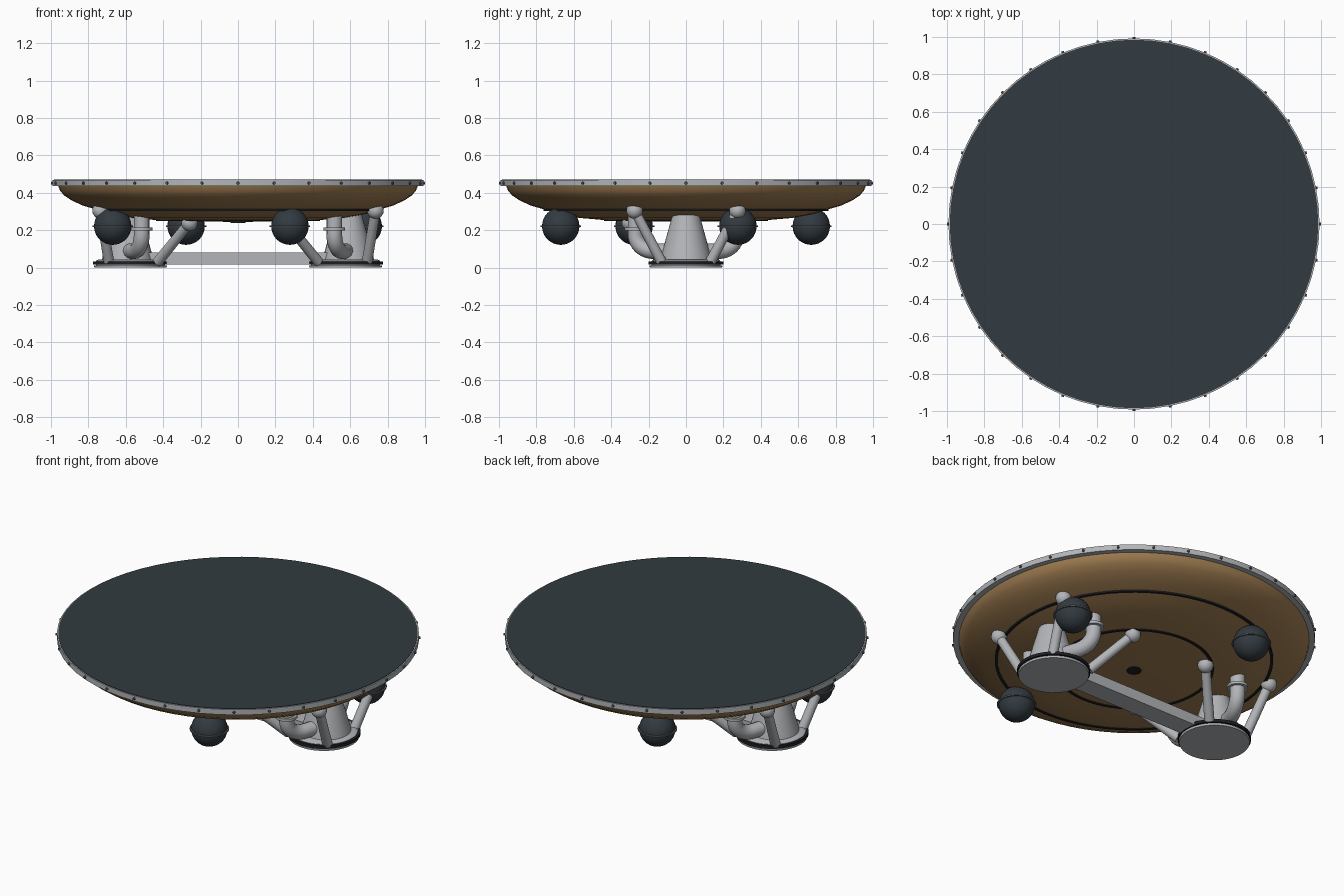
import bpy, math
from math import sin, cos, pi
from mathutils import Vector

if "Cube" in bpy.data.objects:
    bpy.data.objects.remove(bpy.data.objects["Cube"], do_unlink=True)


def material(name, rgb):
    m = bpy.data.materials.new(name)
    m.use_nodes = True
    m.diffuse_color = (*rgb, 1)
    m.node_tree.nodes["Principled BSDF"].inputs["Base Color"].default_value = (*rgb, 1)
    return m


SLATE = material("dark_slate", (0.032, 0.043, 0.052))
GREY = material("light_grey", (0.45, 0.46, 0.48))
TAN = material("bronze_tan", (0.36, 0.21, 0.085))
BLACK = material("black_rubber", (0.012, 0.013, 0.015))
STEEL = material("dark_steel", (0.12, 0.125, 0.135))


def finish(ob, name, mat):
    ob.name = name
    ob.data.materials.append(mat)
    ob.data.shade_smooth()
    ob.data.set_sharp_from_angle(angle=math.radians(35))
    return ob


def lathe(name, profile, mat, center=(0, 0, 0), sides=64, closed=False):
    """Spin (radius, height) points around the vertical axis."""
    verts, faces, n = [], [], len(profile)
    for i in range(sides):
        a = 2 * pi * i / sides
        verts += [(r * cos(a), r * sin(a), z) for r, z in profile]
    for i in range(sides):
        j = (i + 1) % sides
        for k in range(n if closed else n - 1):
            l = (k + 1) % n
            faces.append((i * n + k, j * n + k, j * n + l, i * n + l))
    if not closed:
        faces.append([i * n for i in reversed(range(sides))])
        faces.append([i * n + n - 1 for i in range(sides)])
    mesh = bpy.data.meshes.new(name)
    mesh.from_pydata(verts, [], faces)
    ob = bpy.data.objects.new(name, mesh)
    ob.location = center
    bpy.context.collection.objects.link(ob)
    return finish(ob, name, mat)


def band(name, radius, z, half_w, half_h, mat, center=(0, 0, 0), sides=64):
    prof = [(radius - half_w, z - half_h), (radius + half_w, z - half_h),
            (radius + half_w, z + half_h), (radius - half_w, z + half_h)]
    return lathe(name, prof, mat, center, sides, closed=True)


def rod(name, a, b, r1, r2, mat, sides=20):
    a, b = Vector(a), Vector(b)
    bpy.ops.mesh.primitive_cone_add(vertices=sides, radius1=r1, radius2=r2,
                                    depth=(b - a).length, location=(a + b) / 2)
    ob = bpy.context.object
    ob.rotation_euler = (b - a).to_track_quat('Z', 'Y').to_euler()
    return finish(ob, name, mat)


def ball(name, center, r, mat, segments=32):
    bpy.ops.mesh.primitive_uv_sphere_add(segments=segments, ring_count=segments // 2,
                                         radius=r, location=center)
    return finish(bpy.context.object, name, mat)


def pipe(name, points, radius, mat):
    """Round tube along a bezier path."""
    cu = bpy.data.curves.new(name, 'CURVE')
    cu.dimensions = '3D'
    cu.bevel_depth, cu.bevel_resolution, cu.use_fill_caps = radius, 5, True
    sp = cu.splines.new('BEZIER')
    sp.bezier_points.add(len(points) - 1)
    for bp, (co, left, right) in zip(sp.bezier_points, points):
        bp.co, bp.handle_left, bp.handle_right = co, left, right
    ob = bpy.data.objects.new(name, cu)
    cu.materials.append(mat)
    bpy.context.collection.objects.link(ob)
    return ob


# Dish: flat dark top, grey rim, bronze bowl underneath
lathe("dish_top", [(0.985, 0.462), (0.985, 0.471)], SLATE)
lathe("dish_rim", [(0.95, 0.436), (0.992, 0.436), (0.992, 0.468), (0.95, 0.468)], GREY)
lathe("dish_bowl", [(0.02, 0.245), (0.25, 0.247), (0.43, 0.254), (0.57, 0.266), (0.68, 0.286),
                    (0.76, 0.312), (0.83, 0.332), (0.89, 0.36), (0.93, 0.387),
                    (0.952, 0.412), (0.962, 0.44)], TAN)
band("outer_seam", 0.755, 0.309, 0.008, 0.005, BLACK)
band("inner_seam", 0.43, 0.254, 0.008, 0.005, BLACK)
lathe("center_cap", [(0.04, 0.239), (0.04, 0.248)], BLACK, sides=24)

# Rim bolts
for i in range(32):
    a = 2 * pi * i / 32
    d = Vector((cos(a), sin(a), 0))
    z = Vector((0, 0, 0.452))
    rod(f"rim_bolt_{i}", d * 0.985 + z, d + z, 0.009, 0.007, STEEL, 8)

# Hanging spheres with equator bands
for i in range(4):
    a = pi / 8 + i * pi / 2
    c = (0.725 * cos(a), 0.725 * sin(a), 0.222)
    ball(f"sphere_{i}", c, 0.1, SLATE)
    band(f"sphere_band_{i}", 0.1, 0, 0.008, 0.004, STEEL, c, 32)

# Two landing feet, mirrored across the middle
for sx, side in ((1, "left"), (-1, "right")):
    foot = (sx * 0.575, 0, 0)
    lathe(f"{side}_foot_plate", [(0.193, 0), (0.195, 0.012), (0.185, 0.012), (0.185, 0.036),
                                 (0.17, 0.044)], GREY, foot, 48)
    band(f"{side}_foot_seal", 0.19, 0.025, 0.011, 0.009, BLACK, foot, 48)
    lathe(f"{side}_foot_cone", [(0.138, 0.04), (0.13, 0.075), (0.072, 0.283)],
          GREY, (sx * 0.59, 0, 0), 32)
    for sy, end in ((1, "back"), (-1, "front")):
        tag = f"{side}_{end}"
        # Outer and inner struts with ball joints
        for kind, base, tip in (("outer", (0.69, 0.13, 0.03), (0.735, 0.275, 0.305)),
                                ("inner", (0.43, 0.13, 0.03), (0.26, 0.3, 0.24))):
            b = Vector((sx * base[0], sy * base[1], base[2]))
            t = Vector((sx * tip[0], sy * tip[1], tip[2]))
            rod(f"{tag}_{kind}_strut", b, t, 0.028, 0.026, GREY)
            ball(f"{tag}_{kind}_joint", t, 0.044, GREY, 20)
        # Bent feed pipe with collar

        def p(x, y, z):
            return (sx * x, sy * y, z)
        pipe(f"{tag}_pipe", [
            (p(0.515, 0.27, 0.29), p(0.515, 0.27, 0.31), p(0.515, 0.27, 0.26)),
            (p(0.515, 0.27, 0.18), p(0.515, 0.27, 0.2), p(0.515, 0.27, 0.12)),
            (p(0.555, 0.17, 0.088), p(0.535, 0.22, 0.088), p(0.565, 0.14, 0.088)),
            (p(0.585, 0.08, 0.088), p(0.575, 0.11, 0.088), p(0.59, 0.06, 0.088))],
            0.042, GREY)
        lathe(f"{tag}_pipe_collar", [(0.058, 0.2), (0.058, 0.216)], GREY,
              p(0.515, 0.27, 0), 24)

# Beam joining the feet
bpy.ops.mesh.primitive_cube_add(size=1, location=(0, 0, 0.048))
beam = bpy.context.object
beam.scale = (0.96, 0.12, 0.064)
finish(beam, "cross_beam", GREY)
